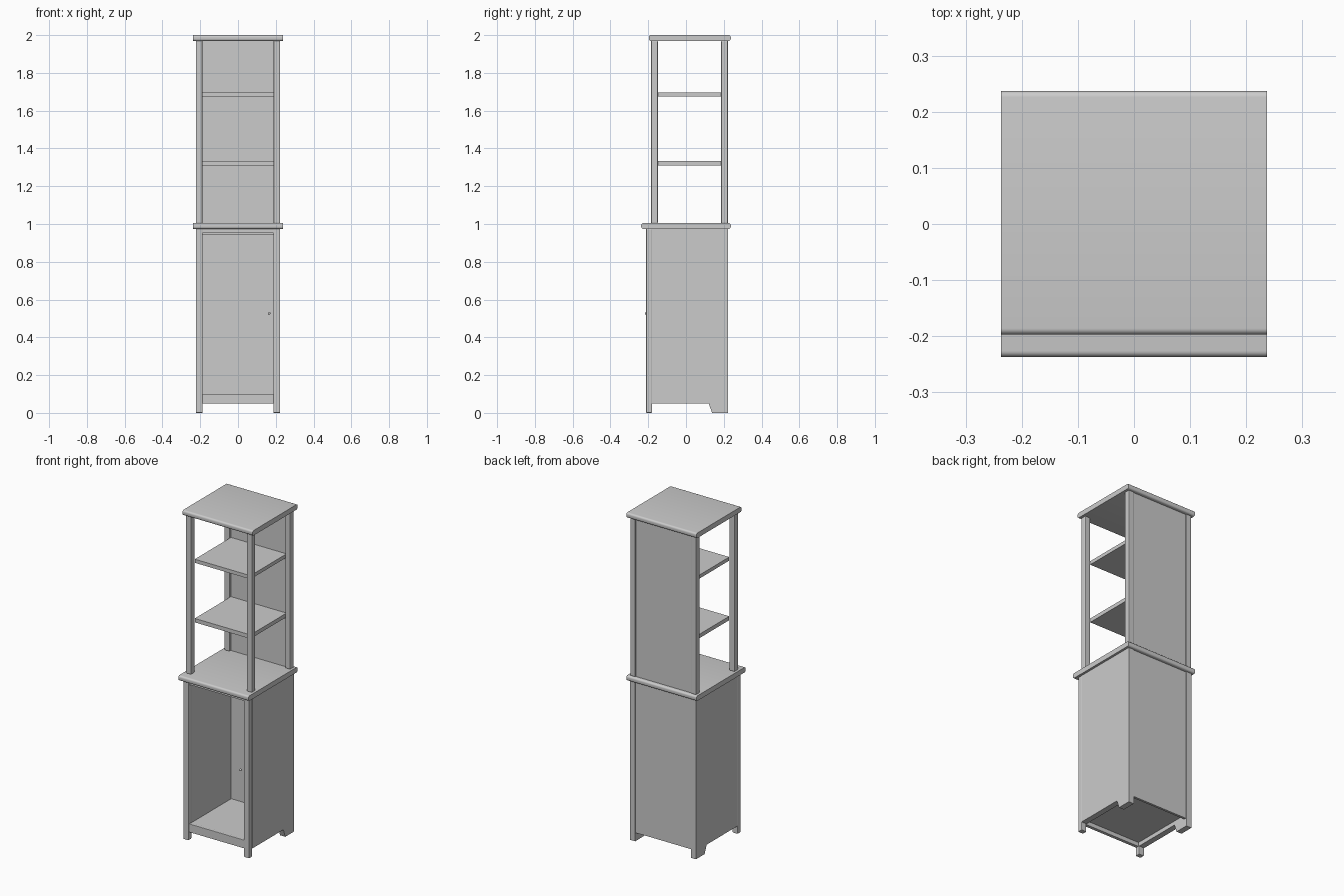
import bpy, bmesh, math

if "Cube" in bpy.data.objects:
    bpy.data.objects.remove(bpy.data.objects["Cube"])


def finish(bm, name, bevel=0.0):
    bmesh.ops.recalc_face_normals(bm, faces=bm.faces)
    me = bpy.data.meshes.new(name)
    bm.to_mesh(me)
    bm.free()
    ob = bpy.data.objects.new(name, me)
    bpy.context.collection.objects.link(ob)
    if bevel:
        m = ob.modifiers.new("edge_rounding", 'BEVEL')
        m.width = bevel
        m.segments = 2
    return ob


def box(name, x, y, z, bevel=0.0):
    bm = bmesh.new()
    bmesh.ops.create_cube(bm, size=1)
    for v in bm.verts:
        for i, (a, b) in enumerate((x, y, z)):
            v.co[i] = a + (v.co[i] + 0.5) * (b - a)
    return finish(bm, name, bevel)


def extrude_x(name, profile, x0, x1):
    """Extrude a (y, z) outline from x0 to x1."""
    bm = bmesh.new()
    f = bm.faces.new([bm.verts.new((x0, y, z)) for y, z in profile])
    r = bmesh.ops.extrude_face_region(bm, geom=[f])
    for v in r["geom"]:
        if isinstance(v, bmesh.types.BMVert):
            v.co.x = x1
    return finish(bm, name)


def smooth(ob):
    bpy.ops.object.select_all(action='DESELECT')
    ob.select_set(True)
    bpy.context.view_layer.objects.active = ob
    bpy.ops.object.shade_smooth_by_angle(angle=math.radians(35))


def slab(name, y0, y1, z0, z1, r=0.011):
    # Board with rounded front and back edges, square at the ends
    pts = []
    for cy, cz, a0 in ((y1 - r, z1 - r, 0), (y0 + r, z1 - r, 90),
                       (y0 + r, z0 + r, 180), (y1 - r, z0 + r, 270)):
        for k in range(6):
            a = math.radians(a0 + 18 * k)
            pts.append((cy + r * math.cos(a), cz + r * math.sin(a)))
    smooth(extrude_x(name, pts, -0.237, 0.237))


W, I = 0.223, 0.188      # outer and inner half widths

# Table top and crown board
slab("cabinet_top", -0.237, 0.237, 0.974, 1.005)
slab("crown_board", -0.197, 0.237, 1.969, 2.0)

for s, side in ((-1, "left"), (1, "right")):
    x = tuple(sorted((s * I, s * W)))
    # Front legs of the cabinet
    box(side + "_front_leg", x, (-0.211, -0.18), (0, 0.976), 0.004)
    # Side panels with a tapered rear foot
    extrude_x(side + "_side_panel",
              [(-0.18, 0.05), (0.12, 0.05), (0.138, 0), (0.222, 0),
               (0.222, 0.976), (-0.18, 0.976)], *x)
    # Upper posts
    box(side + "_front_post", x, (-0.185, -0.149), (1.003, 1.971), 0.005)
    box(side + "_back_post", x, (0.186, 0.222), (1.003, 1.971), 0.005)

# Cabinet boards
box("cabinet_back", (-I, I), (0.203, 0.217), (0.05, 0.976))
box("cabinet_floor", (-I, I), (-0.19, 0.205), (0.075, 0.098))
box("bottom_rail", (-I, I), (-0.206, -0.186), (0.05, 0.101), 0.002)
box("top_rail", (-I, I), (-0.206, -0.19), (0.952, 0.976))
box("door_stop", (-I, I), (-0.19, -0.175), (0.943, 0.976))

# Open shelves and their back panel
box("upper_back", (-I, I), (0.2, 0.216), (1.003, 1.971))
for n, (z0, z1) in enumerate(((1.310, 1.334), (1.674, 1.696))):
    box("shelf_%d" % (n + 1), (-I, I), (-0.149, 0.2), (z0, z1))

# Small door knob
bm = bmesh.new()
bmesh.ops.create_uvsphere(bm, u_segments=16, v_segments=10, radius=0.007)
for v in bm.verts:
    v.co.x += 0.165
    v.co.y -= 0.211
    v.co.z += 0.527
smooth(finish(bm, "door_knob"))
